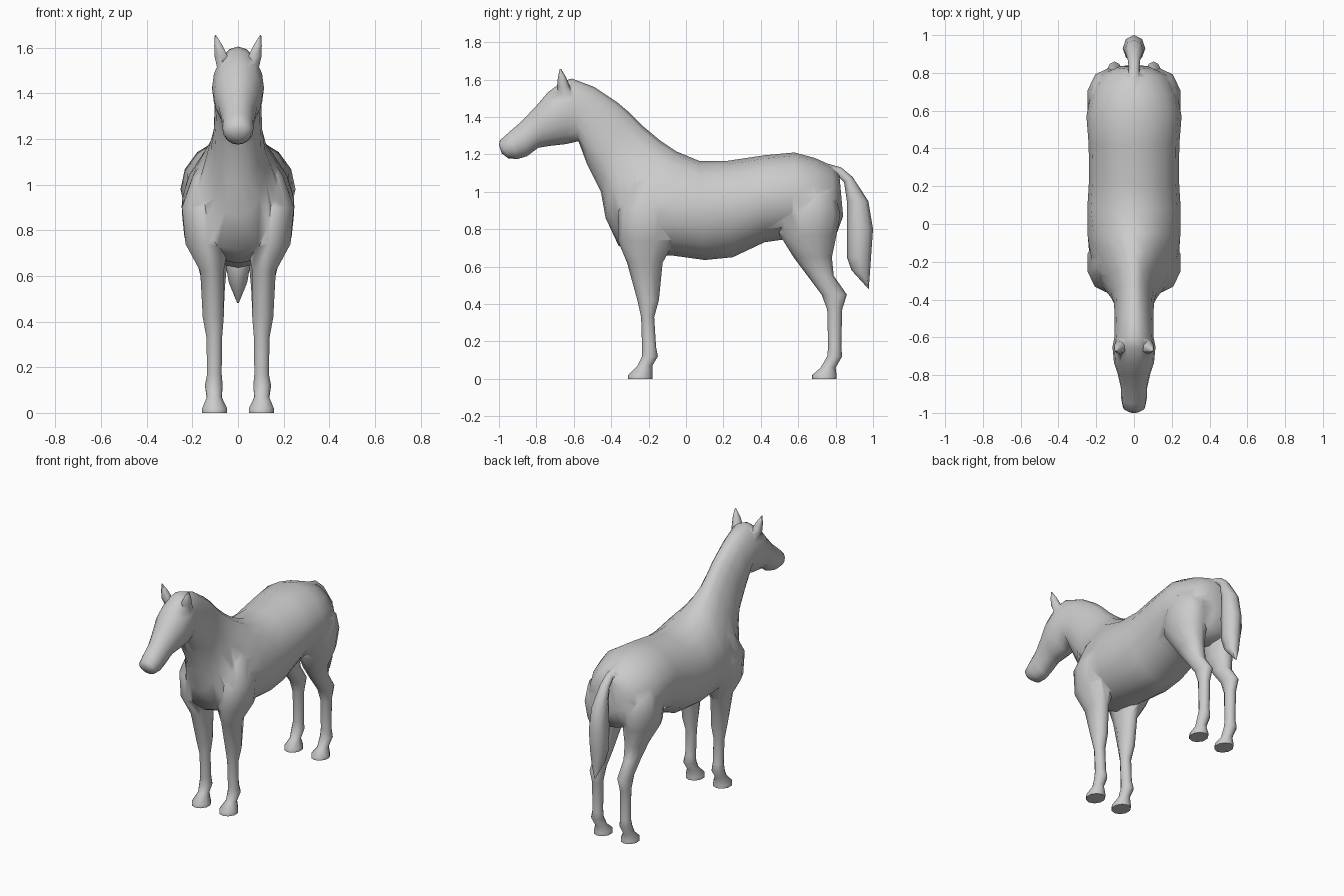
import bpy, bmesh, math
from mathutils import Vector

grey = bpy.data.materials.new("light grey")
grey.diffuse_color = (0.6, 0.6, 0.6, 1)


def loft(name, rings, n, mirror=False):
    """Skin closed rings. Each ring: centre, up vector, side vector, top narrowing."""
    bm = bmesh.new()
    loops = []
    for c, up, side, bias in rings:
        loop = []
        for i in range(n):
            a = 2 * math.pi * i / n
            s, t = math.cos(a), math.sin(a)
            loop.append(bm.verts.new(c + up * s + side * t * (1 - bias * s)))
        loops.append(loop)
    for a, b in zip(loops, loops[1:]):
        for i in range(n):
            j = (i + 1) % n
            bm.faces.new((a[i], a[j], b[j], b[i]))
    bm.faces.new(loops[0])
    bm.faces.new(loops[-1])
    if mirror:
        dup = bmesh.ops.duplicate(bm, geom=bm.verts[:] + bm.edges[:] + bm.faces[:])
        for v in dup["geom"]:
            if isinstance(v, bmesh.types.BMVert):
                v.co.x *= -1
    bmesh.ops.recalc_face_normals(bm, faces=bm.faces)
    me = bpy.data.meshes.new(name)
    bm.to_mesh(me)
    bm.free()
    me.materials.append(grey)
    ob = bpy.data.objects.new(name, me)
    bpy.context.collection.objects.link(ob)
    return ob


def spine(name, rows, n):
    """Rows: top y, top z, bottom y, bottom z, half width, top narrowing."""
    rings = []
    for ya, za, yb, zb, w, b in rows:
        top, bot = Vector((0, ya, za)), Vector((0, yb, zb))
        rings.append(((top + bot) / 2, (top - bot) / 2, Vector((w, 0, 0)), b))
    return loft(name, rings, n)


def limb(name, rows, n):
    """Rows: z, front y, back y, inner x, outer x; built on both sides."""
    rings = []
    for z, yf, yb, xi, xo in rows:
        rings.append((Vector(((xi + xo) / 2, (yf + yb) / 2, z)),
                      Vector((0, (yf - yb) / 2, 0)), Vector(((xo - xi) / 2, 0, 0)), 0))
    return loft(name, rings, n, True)


# Trunk, neck and head in one skin, from rump to muzzle
body = spine("body", [
    (0.82, 1.09, 0.84, 0.87, 0.085, 0), (0.78, 1.14, 0.80, 0.76, 0.175, 0),
    (0.69, 1.18, 0.68, 0.72, 0.23, 0), (0.58, 1.21, 0.56, 0.75, 0.252, 0),
    (0.42, 1.195, 0.42, 0.73, 0.24, 0), (0.22, 1.165, 0.25, 0.65, 0.238, 0),
    (0.07, 1.165, 0.10, 0.635, 0.247, 0), (-0.05, 1.215, -0.08, 0.66, 0.245, 0.15),
    (-0.14, 1.275, -0.23, 0.655, 0.225, 0.35), (-0.23, 1.35, -0.36, 0.71, 0.165, 0.4),
    (-0.31, 1.43, -0.43, 0.86, 0.12, 0.2), (-0.37, 1.48, -0.455, 1.0, 0.106, 0.1),
    (-0.49, 1.56, -0.53, 1.15, 0.102, 0.05), (-0.61, 1.605, -0.575, 1.27, 0.102, 0),
    (-0.66, 1.59, -0.64, 1.255, 0.114, 0), (-0.74, 1.53, -0.73, 1.245, 0.106, 0),
    (-0.80, 1.46, -0.79, 1.235, 0.086, 0), (-0.88, 1.375, -0.85, 1.19, 0.07, 0),
    (-0.95, 1.315, -0.90, 1.175, 0.068, 0), (-0.995, 1.275, -0.95, 1.178, 0.058, 0),
    (-1.0, 1.25, -0.985, 1.205, 0.03, 0)], 16)

# Front legs, shoulder to hoof
front_legs = limb("front_legs", [
    (1.16, -0.21, -0.13, 0.05, 0.12), (1.04, -0.29, -0.09, 0.06, 0.20),
    (0.90, -0.36, -0.05, 0.05, 0.25), (0.74, -0.365, -0.06, 0.035, 0.235),
    (0.62, -0.315, -0.125, 0.06, 0.168), (0.42, -0.26, -0.145, 0.06, 0.157),
    (0.33, -0.24, -0.17, 0.068, 0.14), (0.17, -0.235, -0.16, 0.07, 0.137),
    (0.12, -0.235, -0.15, 0.065, 0.147), (0.07, -0.26, -0.18, 0.07, 0.138),
    (0.02, -0.31, -0.18, 0.045, 0.16), (0.0, -0.31, -0.18, 0.045, 0.16)], 10)

# Hind legs, haunch to hoof
hind_legs = limb("hind_legs", [
    (1.10, 0.58, 0.72, 0.06, 0.13), (0.98, 0.52, 0.80, 0.04, 0.235),
    (0.88, 0.485, 0.825, 0.02, 0.252), (0.77, 0.50, 0.805, 0.025, 0.24),
    (0.65, 0.575, 0.78, 0.045, 0.18), (0.55, 0.65, 0.79, 0.055, 0.155),
    (0.45, 0.725, 0.86, 0.06, 0.147), (0.37, 0.755, 0.835, 0.068, 0.14),
    (0.17, 0.76, 0.83, 0.07, 0.137), (0.12, 0.755, 0.835, 0.065, 0.147),
    (0.06, 0.72, 0.80, 0.07, 0.138), (0.02, 0.675, 0.805, 0.045, 0.157),
    (0.0, 0.675, 0.805, 0.045, 0.157)], 10)

# Pointed ears
ears = limb("ears", [
    (1.49, -0.67, -0.58, 0.03, 0.09), (1.56, -0.69, -0.62, 0.04, 0.107),
    (1.61, -0.685, -0.64, 0.065, 0.107), (1.655, -0.675, -0.667, 0.096, 0.102)], 6)

# Hanging tail
tail = spine("tail", [
    (0.74, 1.155, 0.74, 1.10, 0.03, 0), (0.83, 1.13, 0.81, 1.085, 0.028, 0),
    (0.89, 1.08, 0.845, 1.05, 0.033, 0), (0.975, 0.95, 0.86, 0.95, 0.05, 0),
    (1.0, 0.80, 0.86, 0.80, 0.06, 0), (0.99, 0.66, 0.86, 0.65, 0.055, 0),
    (0.983, 0.56, 0.885, 0.58, 0.04, 0), (0.977, 0.48, 0.967, 0.49, 0.005, 0)], 8)

# Fuse all parts into one skin
for part in (front_legs, hind_legs, ears, tail):
    mod = body.modifiers.new("fuse", "BOOLEAN")
    mod.operation, mod.solver, mod.object = "UNION", "EXACT", part
    bpy.context.view_layer.objects.active = body
    bpy.ops.object.modifier_apply(modifier=mod.name)
    bpy.data.objects.remove(part)
body.name = "horse"
body.select_set(True)
bpy.ops.object.shade_smooth_by_angle(angle=math.radians(70))
